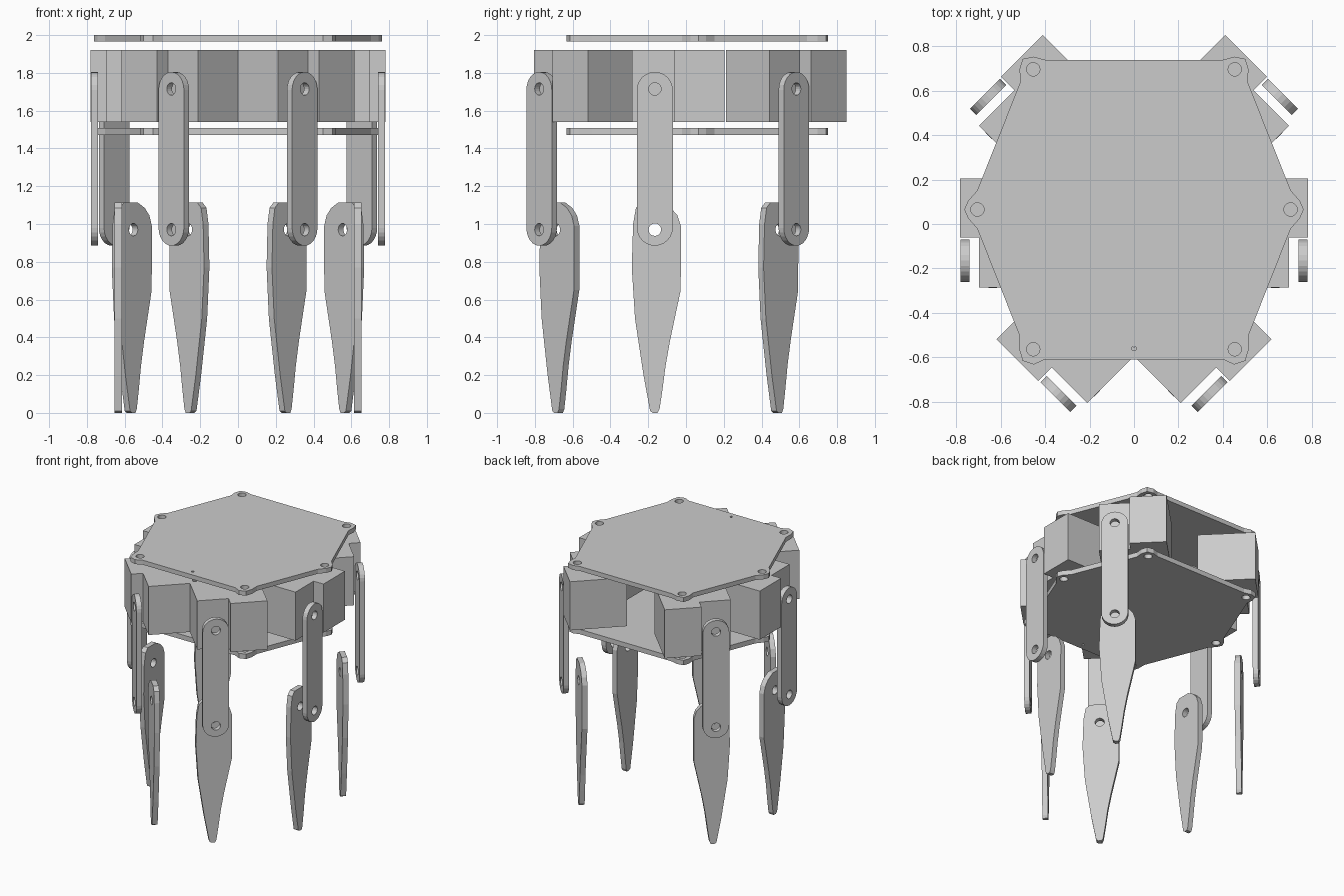
import bpy, bmesh
from math import sin, cos, pi, radians
from mathutils import Matrix

if "Cube" in bpy.data.objects:
    bpy.data.objects.remove(bpy.data.objects["Cube"])


def circle(x, y, r, n=20):
    return [(x + r * cos(2 * pi * i / n), y + r * sin(2 * pi * i / n)) for i in range(n)]


def slab(name, loops, lo, hi, matrix=Matrix()):
    """Extrude a flat profile (first loop outline, the rest holes) from lo to hi."""
    cu = bpy.data.curves.new(name, 'CURVE')
    cu.dimensions, cu.fill_mode, cu.extrude = '2D', 'BOTH', (hi - lo) / 2
    for pts in loops:
        sp = cu.splines.new('POLY')
        sp.points.add(len(pts) - 1)
        for p, (x, y) in zip(sp.points, pts):
            p.co = (x, y, 0, 1)
        sp.use_cyclic_u, sp.use_smooth = True, False
    tmp = bpy.data.objects.new(name + "_tmp", cu)
    bpy.context.collection.objects.link(tmp)
    bpy.context.view_layer.update()
    me = bpy.data.meshes.new_from_object(tmp.evaluated_get(bpy.context.evaluated_depsgraph_get()))
    bpy.data.objects.remove(tmp)
    bpy.data.curves.remove(cu)
    me.transform(matrix @ Matrix.Translation((0, 0, (lo + hi) / 2)))
    # weld caps to walls and keep flat faces
    bm = bmesh.new()
    bm.from_mesh(me)
    bmesh.ops.remove_doubles(bm, verts=bm.verts, dist=1e-5)
    bmesh.ops.recalc_face_normals(bm, faces=bm.faces)
    for f in bm.faces:
        f.smooth = False
    bm.to_mesh(me)
    bm.free()
    me.name = name
    ob = bpy.data.objects.new(name, me)
    bpy.context.collection.objects.link(ob)
    return ob


# Body plates: hexagons with small lobes around the screw holes
right = [(0.40, 0.738), (0.45, 0.752), (0.50, 0.742), (0.515, 0.695), (0.51, 0.64),
         (0.705, 0.15), (0.745, 0.105), (0.763, 0.065), (0.745, 0.025), (0.705, -0.02),
         (0.515, -0.50), (0.515, -0.565), (0.50, -0.615), (0.45, -0.632), (0.40, -0.608)]
outline = right + [(-x, y) for x, y in reversed(right)]
holes = [circle(s * x, y, 0.03) for s in (1, -1)
         for x, y in ((0.453, 0.695), (0.704, 0.065), (0.453, -0.563))]
holes.append(circle(0, -0.56, 0.01, 10))
slab("top_plate", [outline] + holes, 1.965, 2.0)
slab("bottom_plate", [outline] + holes, 1.47, 1.508)

# Profiles: notched motor block (outward, sideways), leg links (sideways, up)
block = [(0, 0.37), (0, 0.105), (-0.085, 0.105), (-0.085, -0.12), (-0.41, -0.12), (-0.41, 0.37)]
zt, zk, r = 1.71, 0.98, 0.095
upper = [(r * cos(pi * i / 12), zt + r * sin(pi * i / 12)) for i in range(13)] + \
        [(-r * cos(pi * i / 12), zk - r * sin(pi * i / 12)) for i in range(13)]
lower = [(-0.01, 0), (0.015, 0), (0.025, 0.02), (0.04, 0.12), (0.057, 0.25), (0.08, 0.38),
         (0.137, 0.65), (0.138, 0.99), (0.12, 1.045), (0.085, 1.085), (0.03, 1.115),
         (-0.07, 1.115), (-0.10, 1.085), (-0.115, 1.0), (-0.122, 0.77), (-0.105, 0.5),
         (-0.06, 0.2), (-0.025, 0.01)]

# Six legs: heading angle, outward distance, sideways offset; mirrored left
upright = Matrix(((0, 0, 1, 0), (1, 0, 0, 0), (0, 1, 0, 0), (0, 0, 0, 1)))
for side, sx in (("right", 1), ("left", -1)):
    for pos, ang, u0, t0 in (("back", 45, 0.89, -0.06), ("middle", 0, 0.782, -0.165),
                             ("front", -45, 0.803, -0.30)):
        m = Matrix.Diagonal((sx, 1, 1, 1)) @ Matrix.Rotation(radians(ang), 4, 'Z') \
            @ Matrix.Translation((u0, t0, 0))
        tag = f"{pos}_{side}"
        slab(f"motor_block_{tag}", [block], 1.54, 1.92, m)
        slab(f"upper_leg_{tag}", [upper, circle(0, 1.715, 0.033), circle(0, 0.97, 0.033)],
             -0.042, -0.003, m @ upright)
        slab(f"lower_leg_{tag}", [lower, circle(0, 0.97, 0.033)], -0.167, -0.127, m @ upright)
